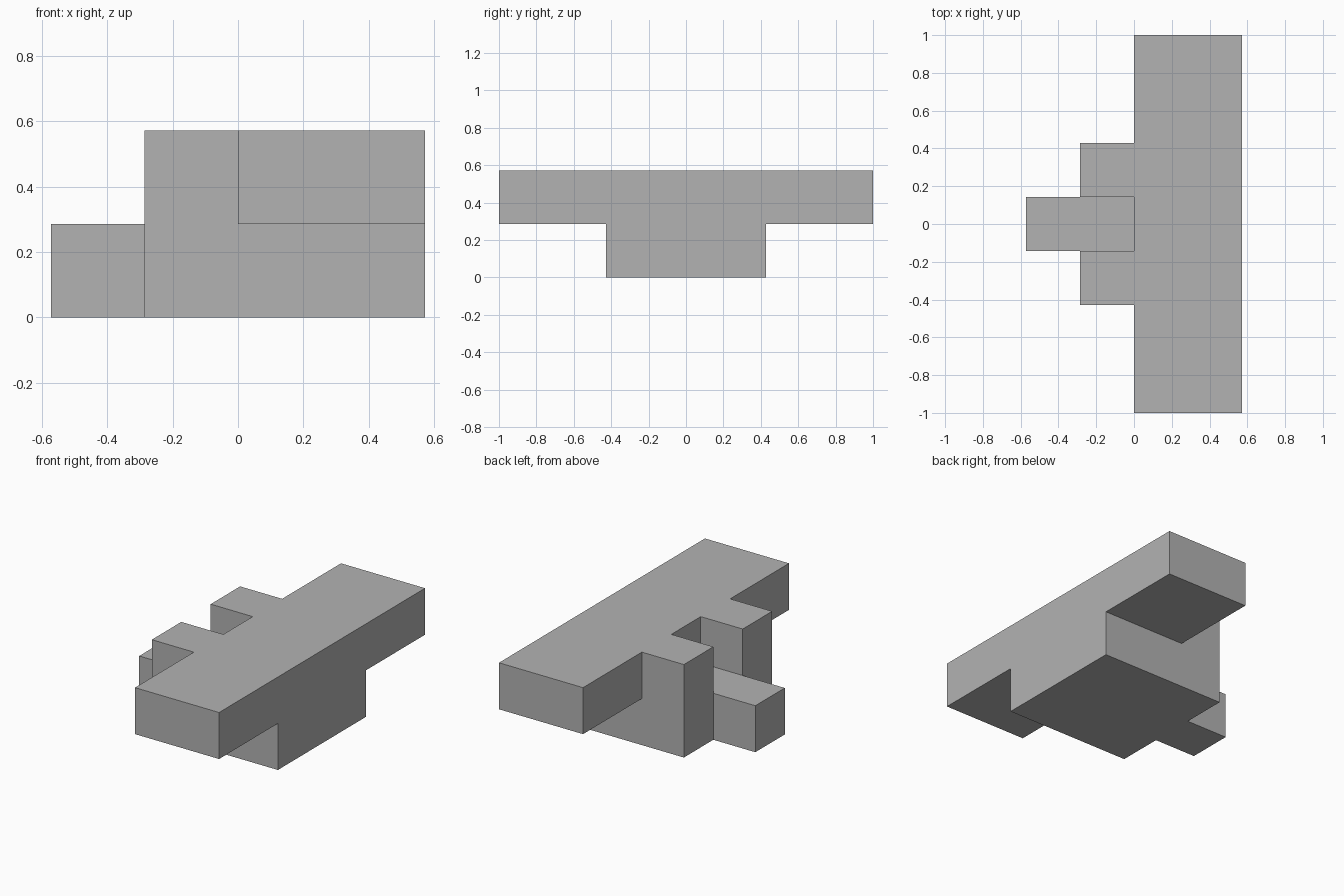
import bpy
import bmesh
from mathutils import Vector

default = bpy.data.objects.get("Cube")
if default:
    bpy.data.objects.remove(default, do_unlink=True)

UNIT = 2 / 7  # side of one building cube

# Parts as cube counts: (x from, to), (y from, to), (z from, to)
PARTS = {
    "top_bar": ((0, 2), (-3, 4), (1, 2)),
    "base": ((-1, 2), (-1, 2), (0, 1)),
    "right_post": ((-1, 0), (-1, 0), (1, 2)),
    "left_post": ((-1, 0), (1, 2), (1, 2)),
    "tab": ((-2, -1), (0, 1), (0, 1)),
}

# Fill the cells of every part
cells = {(x, y, z)
         for xs, ys, zs in PARTS.values()
         for x in range(*xs) for y in range(*ys) for z in range(*zs)}


def add_face(bm, cell, axis, side):
    """Add the square on one side of a cell, wound to face outward."""
    normal, u, v = Vector(), Vector(), Vector()
    normal[axis] = side
    u[(axis + 1) % 3] = 0.5
    v[(axis + 2) % 3] = 0.5 * side
    middle = Vector(cell) + Vector((0.5, 0, 0.5)) + normal / 2
    corners = (middle - u - v, middle + u - v, middle + u + v, middle - u + v)
    bm.faces.new([bm.verts.new(c * UNIT) for c in corners])


# Join the parts into one closed shell, skipping hidden faces
bm = bmesh.new()
for cell in sorted(cells):
    for axis in range(3):
        for side in (-1, 1):
            neighbour = list(cell)
            neighbour[axis] += side
            if tuple(neighbour) not in cells:
                add_face(bm, cell, axis, side)
bmesh.ops.remove_doubles(bm, verts=bm.verts, dist=0.001)
bmesh.ops.dissolve_limit(bm, angle_limit=0.01, verts=bm.verts, edges=bm.edges)

mesh = bpy.data.meshes.new("stepped_block")
bm.to_mesh(mesh)
bm.free()

# Plain grey material
grey = bpy.data.materials.new("plain_grey")
grey.use_nodes = True
colour = (0.45, 0.45, 0.45, 1)
grey.diffuse_color = colour
grey.node_tree.nodes["Principled BSDF"].inputs["Base Color"].default_value = colour
mesh.materials.append(grey)

block = bpy.data.objects.new("stepped_block", mesh)
bpy.context.collection.objects.link(block)
